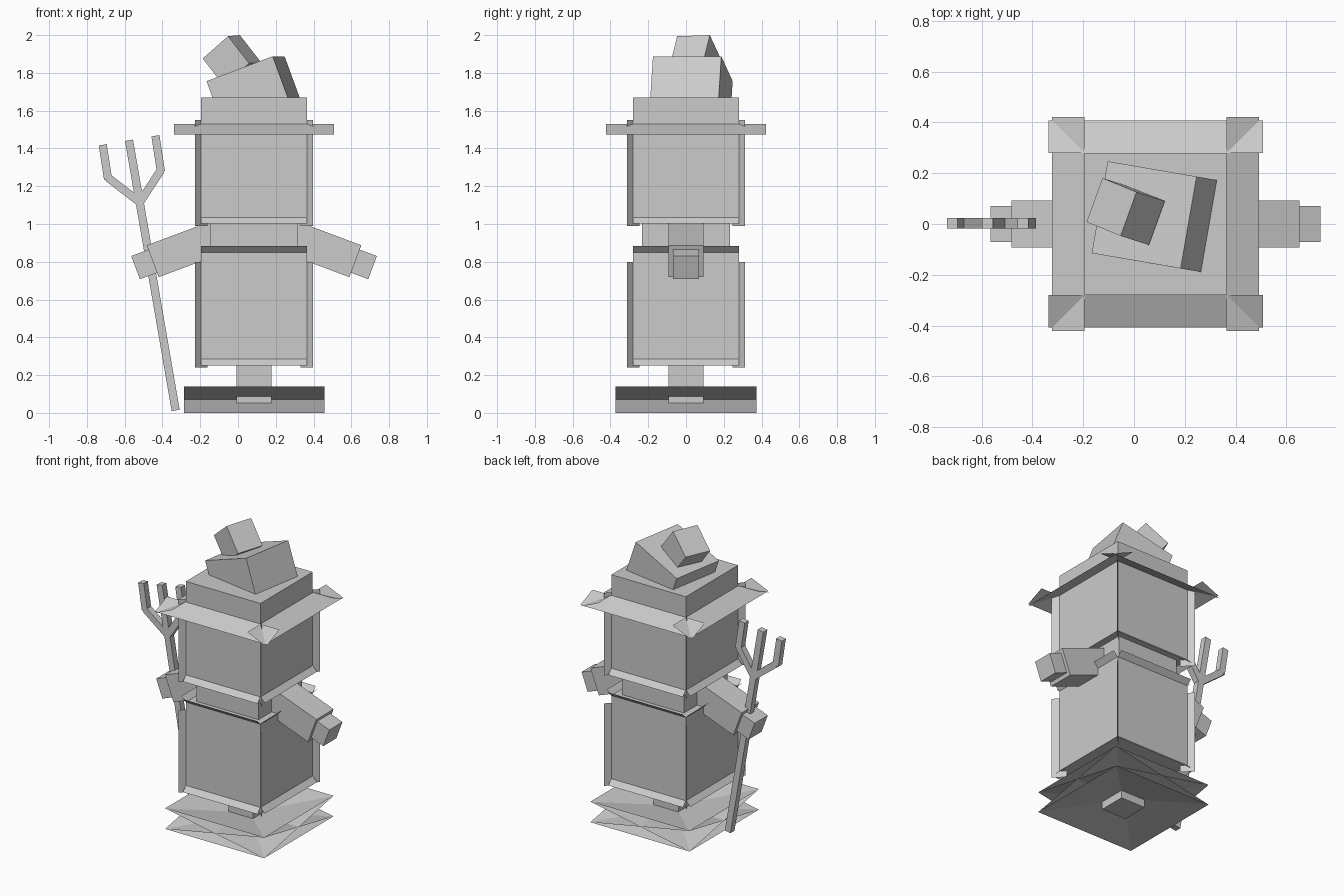
import bpy
from math import radians, sin, cos, pi
from mathutils import Matrix, Vector

if "Cube" in bpy.data.objects:
    bpy.data.objects.remove(bpy.data.objects["Cube"])

grey = bpy.data.materials.new("plain_grey")
grey.use_nodes = True
colour = (0.6, 0.6, 0.6, 1)
grey.diffuse_color = colour
grey.node_tree.nodes["Principled BSDF"].inputs["Base Color"].default_value = colour

CX = 0.085     # body axis
R = 0.28       # half width of the body blocks
FIN = 0.033    # reach of the edge fins


def add(name, verts, faces):
    mesh = bpy.data.meshes.new(name)
    mesh.from_pydata([tuple(v) for v in verts], [], faces)
    mesh.materials.append(grey)
    obj = bpy.data.objects.new(name, mesh)
    bpy.context.collection.objects.link(obj)
    return obj


def block(name, centre, ax, ay, az):
    """Box from its centre and three full edge vectors."""
    c, ax, ay, az = (Vector(v) for v in (centre, ax, ay, az))
    verts = [c + (ax * i + ay * j + az * k) / 2
             for k in (-1, 1) for j in (-1, 1) for i in (-1, 1)]
    faces = [(0, 2, 3, 1), (4, 5, 7, 6), (0, 1, 5, 4),
             (1, 3, 7, 5), (3, 2, 6, 7), (2, 0, 4, 6)]
    return add(name, verts, faces)


def upright(name, width, z0, z1):
    return block(name, (CX, 0, (z0 + z1) / 2), (width, 0, 0), (0, width, 0), (0, 0, z1 - z0))


def sheets(name, quad):
    """Repeat one thin sheet on all four sides of the body axis."""
    verts, faces = [], []
    for i in range(4):
        turn = Matrix.Translation((CX, 0, 0)) @ Matrix.Rotation(i * pi / 2, 4, "Z")
        faces.append(tuple(range(len(verts), len(verts) + 4)))
        verts += [turn @ Vector(p) for p in quad]
    return add(name, verts, faces)


def strip(name, half, y0, z0, y1, z1):
    return sheets(name, [(-half, -y0, z0), (-half, -y1, z1), (half, -y1, z1), (half, -y0, z0)])


def corner_fins(name, z0, z1):
    a, b = R - FIN, R + FIN
    return sheets(name, [(-a, -a, z0), (-b, -b, z0), (-b, -b, z1), (-a, -a, z1)])


# Base of crossed tilted sheets, and the post
strip("base_sheets", 0.372, 0.372, 0, -0.372, 0.14)
upright("post", 0.185, 0, 0.3)

# Lower body, neck and head
upright("lower_body", 2 * R, 0.285, 0.85)
upright("neck", 0.465, 0.84, 1.04)
upright("head", 2 * R, 1.035, 1.53)
strip("body_bottom_fins", R, R - FIN, 0.318, R + FIN, 0.252)
strip("body_top_fins", R, R - FIN, 0.817, R + FIN, 0.883)
strip("head_bottom_fins", R, R - FIN, 1.068, R + FIN, 1.002)
corner_fins("body_corner_fins", 0.24, 0.80)
corner_fins("head_corner_fins", 0.99, 1.55)

# Hat: crown, drooping brim, two crooked blocks
upright("hat_crown", 2 * R, 1.53, 1.67)
strip("hat_brim", 0.4225, R, 1.53, 0.408, 1.475)


def crooked(name, top, ax, ay, height):
    up = Vector(ax).cross(Vector(ay)).normalized() * height
    return block(name, Vector(top) - up / 2, ax, ay, up)


crooked("hat_middle", (0.04, 0.036, 1.822), (0.35, -0.06, 0.132), (0.063, 0.362, 0), 0.28)
crooked("hat_tip", (-0.0885, 0.067, 1.938), (0.134, -0.055, 0.118), (0.063, 0.173, 0.006), 0.185)

# Arms and hands
slope = radians(20.5)
for side, label in ((1, "left"), (-1, "right")):
    along = Vector((side * cos(slope), 0, -sin(slope)))
    up = Vector((side * sin(slope), 0, cos(slope)))
    end = Vector((CX + side * 0.5365, 0, 0.803))
    block(label + "_arm", end - along * 0.185, along * 0.37, (0, side * 0.185, 0), up * 0.18)
    block(label + "_hand", end + along * 0.032, along * 0.13, (0, side * 0.14, 0), up * 0.131)


# Pitchfork
def bar(name, p, q, width=0.043):
    p, q = Vector((p[0], 0.003, p[1])), Vector((q[0], 0.003, q[1]))
    d = q - p
    side = Vector((d.z, 0, -d.x)).normalized() * width
    return block(name, (p + q) / 2, side, (0, width, 0), d)


bar("fork_handle", (-0.33, 0.013), (-0.577, 1.443))
bar("fork_left_branch", (-0.52, 1.12), (-0.423, 1.245))
joint = (-0.52, 1.115)
bpy.data.objects.remove(bpy.data.objects["fork_left_branch"])
for label, bend, tip in (("left", (-0.408, 1.285), (-0.437, 1.467)),
                         ("right", (-0.688, 1.245), (-0.716, 1.419))):
    bar("fork_" + label + "_branch", joint, bend)
    bar("fork_" + label + "_tine", (bend[0], bend[1] - 0.008), tip)
